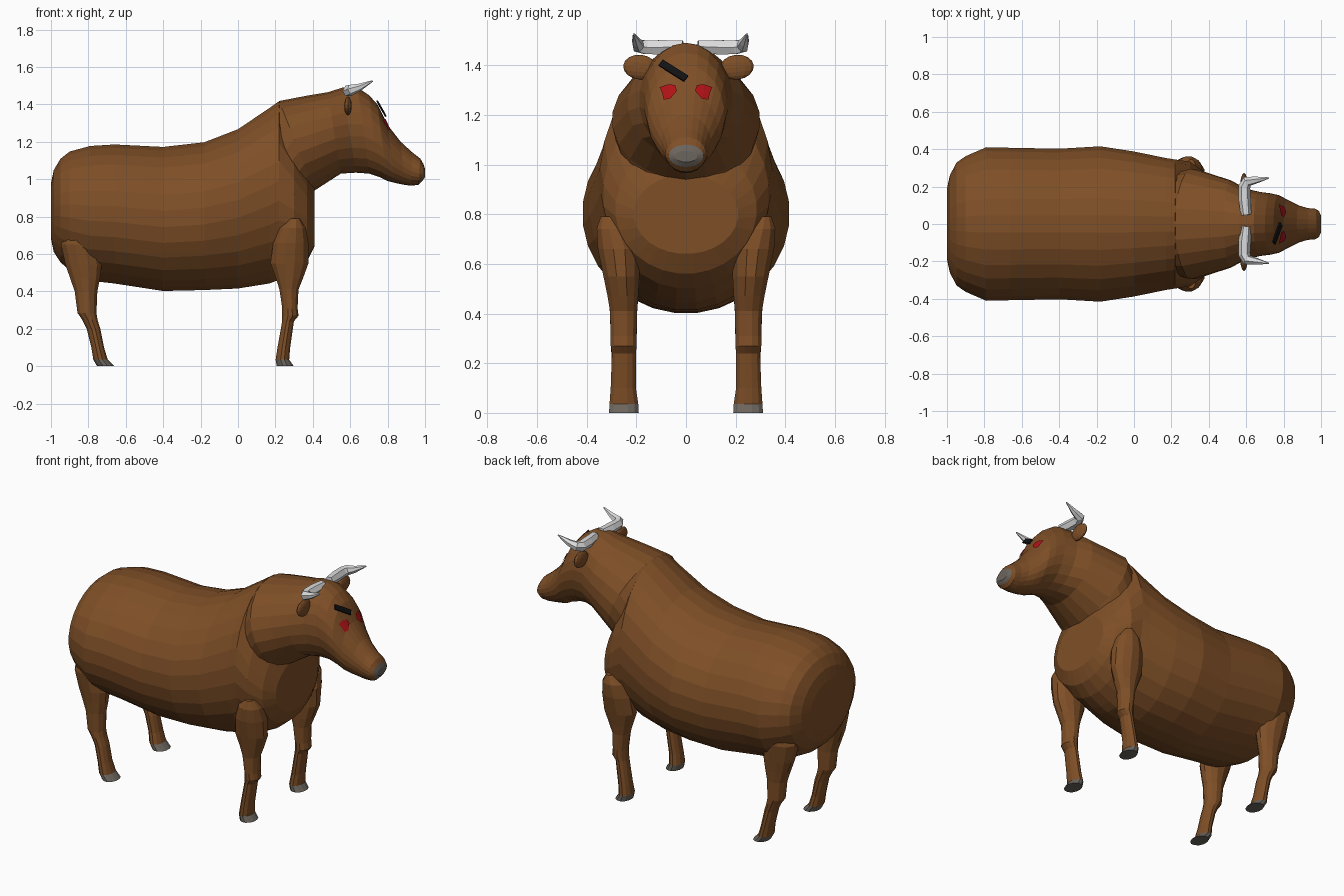
import bpy, bmesh, math
from mathutils import Vector, Matrix
from mathutils.bvhtree import BVHTree

cube = bpy.data.objects.get("Cube")
if cube:
    bpy.data.objects.remove(cube)


def make_material(name, r, g, b):
    mat = bpy.data.materials.new(name)
    mat.use_nodes = True
    mat.diffuse_color = (r, g, b, 1)
    shader = mat.node_tree.nodes["Principled BSDF"]
    shader.inputs["Base Color"].default_value = (r, g, b, 1)
    shader.inputs["Roughness"].default_value = .8
    return mat


HIDE = make_material("brown hide", .21, .078, .02)
HORN = make_material("pale horn", .72, .72, .72)
HOOF = make_material("grey hoof", .15, .13, .11)
RED = make_material("red eye", .42, .006, .008)
BLACK = make_material("black brow", .006, .006, .006)


def finish(bm, name, *materials):
    bmesh.ops.recalc_face_normals(bm, faces=bm.faces)
    mesh = bpy.data.meshes.new(name)
    bm.to_mesh(mesh)
    bm.free()
    for mat in materials:
        mesh.materials.append(mat)
    obj = bpy.data.objects.new(name, mesh)
    bpy.context.collection.objects.link(obj)
    return obj


def loft(name, rings, sides, materials, change_at=None):
    """Skin elliptical rings (centre, half axis, half axis); the second
    material begins at ring change_at."""
    bm = bmesh.new()
    loops = []
    for centre, u, v in rings:
        angles = [math.tau * (k + .5) / sides for k in range(sides)]
        loops.append([bm.verts.new(centre + u * math.cos(a) + v * math.sin(a))
                      for a in angles])
    for i, (low, high) in enumerate(zip(loops, loops[1:])):
        for k in range(sides):
            n = (k + 1) % sides
            face = bm.faces.new((low[k], low[n], high[n], high[k]))
            face.material_index = int(change_at is not None and i >= change_at)
    bm.faces.new(loops[0])
    bm.faces.new(loops[-1]).material_index = int(change_at is not None)
    return finish(bm, name, *materials)


def trunk_ring(x_low, z_low, x_top, z_top, half_width):
    low, top = Vector((x_low, 0, z_low)), Vector((x_top, 0, z_top))
    return (low + top) / 2, Vector((0, half_width, 0)), (top - low) / 2


def leg_ring(z, x_back, x_front, y_in, y_out, side):
    centre = Vector(((x_back + x_front) / 2, side * (y_in + y_out) / 2, z))
    return (centre, Vector(((x_front - x_back) / 2, 0, 0)),
            Vector((0, (y_out - y_in) / 2, 0)))


# Barrel of the body: x, bottom, top, half width
body_profile = [
    (-1, .68, .98, .19), (-.985, .61, 1.05, .26), (-.95, .555, 1.11, .33),
    (-.9, .51, 1.15, .365), (-.79, .455, 1.18, .413), (-.66, .44, 1.188, .41),
    (-.4, .4, 1.175, .405), (-.18, .405, 1.2, .418), (0, .413, 1.27, .39),
    (.17, .44, 1.385, .355), (.22, .46, 1.42, .347), (.3, .5, 1.25, .335),
    (.37, .56, 1.08, .285), (.41, .64, .96, .21)]
loft("body", [trunk_ring(x, low, x, top, w) for x, low, top, w in body_profile],
     28, [HIDE])

# Neck and head, ending in a grey nose: lower x, z, upper x, z, half width
head_profile = [
    (.36, .86, .08, 1.28, .27), (.41, .94, .22, 1.418, .298),
    (.48, .985, .36, 1.445, .265), (.55, 1.03, .48, 1.465, .235),
    (.63, 1.035, .56, 1.49, .19), (.7, 1.03, .64, 1.49, .173),
    (.76, 1.01, .7, 1.45, .165), (.8, .99, .745, 1.4, .155),
    (.84, .98, .8, 1.29, .13), (.89, .97, .87, 1.2, .1),
    (.925, .965, .93, 1.145, .086), (.965, .97, .975, 1.11, .082),
    (.985, .99, .992, 1.08, .07), (1, 1.01, 1, 1.055, .045)]
head = loft("neck_and_head", [trunk_ring(*ring) for ring in head_profile],
            22, [HIDE, HOOF], change_at=12)

# Legs from hoof up: z, back x, front x, inner y, outer y
front_leg = [
    (0, .205, .3, .188, .312), (.035, .2, .275, .19, .31),
    (.1, .21, .28, .2, .305), (.24, .235, .3, .2, .3),
    (.27, .235, .325, .197, .305), (.31, .235, .32, .197, .305),
    (.41, .22, .325, .195, .308), (.47, .2, .35, .19, .318),
    (.55, .17, .38, .185, .335), (.66, .185, .38, .18, .358),
    (.74, .22, .365, .22, .362), (.79, .28, .33, .27, .345)]
hind_leg = [
    (0, -.755, -.66, .188, .312), (.035, -.775, -.695, .19, .31),
    (.1, -.785, -.715, .2, .305), (.2, -.81, -.735, .2, .3),
    (.25, -.835, -.75, .2, .303), (.285, -.86, -.755, .197, .305),
    (.4, -.875, -.75, .195, .308), (.47, -.9, -.735, .19, .315),
    (.54, -.925, -.725, .18, .325), (.65, -.95, -.74, .15, .34),
    (.75, -.9, -.78, .18, .33)]
for side, label in ((1, "left"), (-1, "right")):
    for name, profile in (("front_leg", front_leg), ("hind_leg", hind_leg)):
        rings = [leg_ring(*ring, side) for ring in reversed(profile)]
        loft(f"{name}_{label}", rings, 12, [HIDE, HOOF],
             change_at=len(rings) - 2)

# Horns: x, sideways reach, z, thickness
horn_path = [(.6, .03, 1.475, .028), (.592, .11, 1.472, .033),
             (.59, .18, 1.472, .032), (.605, .21, 1.478, .029),
             (.65, .217, 1.492, .02), (.72, .228, 1.525, .004)]
for side, label in ((1, "left"), (-1, "right")):
    curve = bpy.data.curves.new("horn_curve", 'CURVE')
    curve.dimensions = '3D'
    curve.bevel_depth = 1
    curve.bevel_resolution = 1
    curve.use_fill_caps = True
    spline = curve.splines.new('POLY')
    spline.use_smooth = False
    spline.points.add(len(horn_path) - 1)
    for point, (x, reach, z, radius) in zip(spline.points, horn_path):
        point.co = (x, .018 + side * reach, z, 1)
        point.radius = radius
    curve.materials.append(HORN)
    horn = bpy.data.objects.new("horn_" + label, curve)
    bpy.context.collection.objects.link(horn)

    # Ear: a thin drooping ellipsoid
    bm = bmesh.new()
    place = (Matrix.Translation((.588, .01 + side * .195, 1.392))
             @ Matrix.Rotation(side * .1, 4, 'X')
             @ Matrix.Diagonal((.02, .068, .05, 1)))
    bmesh.ops.create_uvsphere(bm, u_segments=12, v_segments=8, radius=1,
                              matrix=place)
    finish(bm, "ear_" + label, HIDE)

# Eyes: small plates laid on the face
surface = BVHTree.FromPolygons([v.co for v in head.data.vertices],
                               [p.vertices for p in head.data.polygons])


def on_face(y, z):
    hit, normal, _, _ = surface.ray_cast(Vector((2, y, z)), Vector((-1, 0, 0)))
    return hit + Vector((.006, 0, .003))


eye_outline = [(-.034, .018), (0, .03), (.028, .027), (.036, .004),
               (.008, -.028), (-.018, -.032), (-.024, -.005)]
for side, label in ((1, "left"), (-1, "right")):
    bm = bmesh.new()
    middle = bm.verts.new(on_face(side * .072, 1.29))
    rim = [bm.verts.new(on_face(side * (.072 - y), 1.29 + z))
           for y, z in eye_outline]
    for a, b in zip(rim, rim[1:] + rim[:1]):
        bm.faces.new((middle, a, b))
    eye = finish(bm, "eye_" + label, RED)
    if eye.data.polygons[0].normal.x < 0:
        eye.data.flip_normals()

# Single slanted brow bar
start, end = Vector((.748, -.102, 1.41)), Vector((.785, 0, 1.346))
along = (end - start).normalized()
across = along.cross(Vector((.85, -.1, .5))).normalized()
outward = along.cross(across)
frame = Matrix((along, across, outward)).transposed().to_4x4()
bm = bmesh.new()
bmesh.ops.create_cube(bm, size=1, matrix=Matrix.Translation((start + end) / 2)
                      @ frame
                      @ Matrix.Diagonal(((end - start).length, .03, .009, 1)))
finish(bm, "brow", BLACK)
